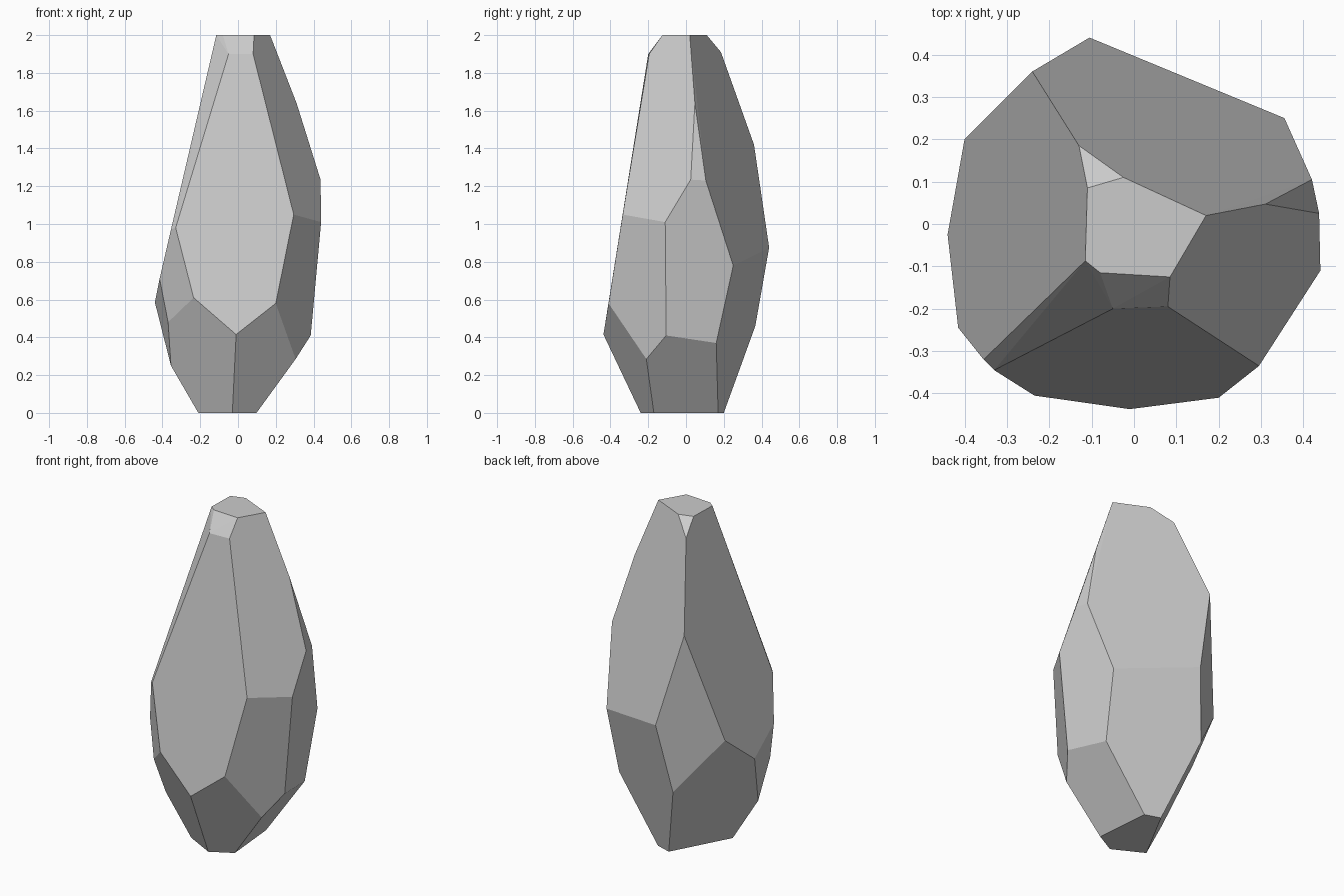
import bpy, bmesh
from math import radians

# Corner points of the faceted stone, grouped from the top downwards
crown = [(-.11, .085, 2), (-.025, .11, 2), (.17, .02, 2),
         (.085, -.125, 2), (-.08, -.115, 2), (-.115, -.087, 2)]
shoulder = [(-.13, .185, 1.91), (-.05, -.2, 1.9), (.08, -.195, 1.9),
            (.31, .047, 1.64), (-.24, .36, 1.42)]
waist = [(.42, .105, 1.23), (.437, .025, 1.235), (.44, -.11, 1.01),
         (.295, -.335, 1.05), (-.33, -.345, .98), (-.355, -.32, .97),
         (-.105, .44, .875), (.355, .25, .78), (-.4, .2, .77),
         (-.415, -.245, .71)]
belly = [(-.235, -.405, .61), (-.44, -.025, .585), (.2, -.41, .58),
         (-.37, -.273, .48), (-.17, .367, .46), (-.01, -.437, .415),
         (.385, -.105, .41), (.333, .16, .37), (.305, -.21, .285),
         (-.355, -.18, .25)]
base = [(.098, -.17, 0), (.068, .17, 0), (-.025, .2, 0),
        (-.21, -.145, 0), (-.03, -.24, 0)]

# Wrap the corners in a convex hull and merge coplanar triangles into facets
bm = bmesh.new()
for p in crown + shoulder + waist + belly + base:
    bm.verts.new(p)
bmesh.ops.convex_hull(bm, input=bm.verts[:])
bmesh.ops.delete(bm, geom=[v for v in bm.verts if not v.link_faces], context='VERTS')
bmesh.ops.dissolve_limit(bm, angle_limit=radians(3), verts=bm.verts[:], edges=bm.edges[:])
bmesh.ops.recalc_face_normals(bm, faces=bm.faces[:])

mesh = bpy.data.meshes.new("faceted_stone")
bm.to_mesh(mesh)
bm.free()
stone = bpy.data.objects.new("faceted_stone", mesh)
bpy.context.collection.objects.link(stone)
